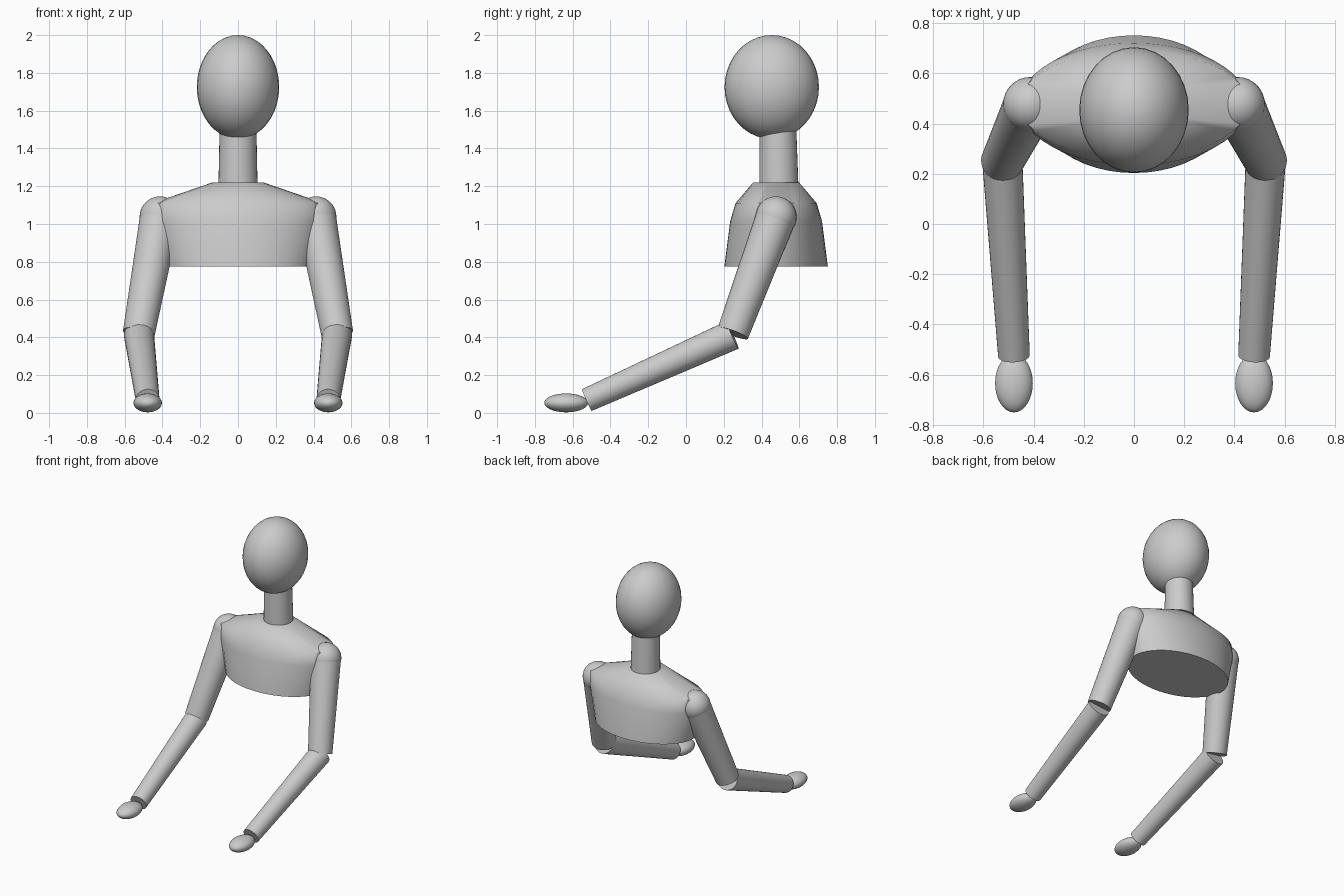
import bpy, bmesh, math
from mathutils import Vector

if "Cube" in bpy.data.objects:
    bpy.data.objects.remove(bpy.data.objects["Cube"])


def finish(name, bm, angle=40):
    bmesh.ops.recalc_face_normals(bm, faces=bm.faces)
    mesh = bpy.data.meshes.new(name)
    bm.to_mesh(mesh)
    bm.free()
    ob = bpy.data.objects.new(name, mesh)
    bpy.context.collection.objects.link(ob)
    bpy.ops.object.select_all(action='DESELECT')
    ob.select_set(True)
    bpy.context.view_layer.objects.active = ob
    bpy.ops.object.shade_smooth_by_angle(angle=math.radians(angle))
    return ob


def ellipsoid(name, centre, radii):
    bm = bmesh.new()
    bmesh.ops.create_uvsphere(bm, u_segments=32, v_segments=20, radius=1)
    bmesh.ops.scale(bm, vec=radii, verts=bm.verts)
    bmesh.ops.translate(bm, vec=centre, verts=bm.verts)
    return finish(name, bm)


def limb(name, start, end, r_start, r_end):
    """Capped tapered tube between two points."""
    a, b = Vector(start), Vector(end)
    bm = bmesh.new()
    bmesh.ops.create_cone(bm, cap_ends=True, segments=32, radius1=r_start,
                          radius2=r_end, depth=(b - a).length)
    rot = (b - a).to_track_quat('Z', 'Y').to_matrix()
    bmesh.ops.rotate(bm, matrix=rot, verts=bm.verts)
    bmesh.ops.translate(bm, vec=(a + b) / 2, verts=bm.verts)
    return finish(name, bm)


def loft(name, cy, sections, n=48):
    """Stack of elliptical rings (z, x radius, y radius), capped."""
    bm = bmesh.new()
    rings = []
    for z, rx, ry in sections:
        rings.append([bm.verts.new((rx * math.cos(2 * math.pi * i / n),
                                    cy + ry * math.sin(2 * math.pi * i / n), z))
                      for i in range(n)])
    for lo, hi in zip(rings, rings[1:]):
        for i in range(n):
            j = (i + 1) % n
            bm.faces.new((lo[i], lo[j], hi[j], hi[i]))
    bm.faces.new(rings[0])
    bm.faces.new(rings[-1])
    return finish(name, bm, 60)


# Torso, neck and head
loft("torso", 0.477, [(0.775, 0.395, 0.274), (1.015, 0.455, 0.243),
                      (1.11, 0.455, 0.215), (1.22, 0.135, 0.122)])
limb("neck", (0, 0.492, 1.18), (0, 0.486, 1.53), 0.104, 0.097)
ellipsoid("head", (0, 0.454, 1.725), (0.218, 0.25, 0.275))

# Arms, one per side
for side, s in (("right", -1), ("left", 1)):
    shoulder = (s * 0.413, 0.477, 1.038)
    elbow = (s * 0.525, 0.248, 0.422)
    ellipsoid(side + "_shoulder", shoulder, (0.108, 0.108, 0.108))
    limb(side + "_upper_arm", shoulder, elbow, 0.106, 0.085)
    limb(side + "_forearm", (s * 0.524, 0.246, 0.413),
         (s * 0.478, -0.525, 0.068), 0.08, 0.063)
    ellipsoid(side + "_hand", (s * 0.478, -0.634, 0.053), (0.075, 0.116, 0.05))
